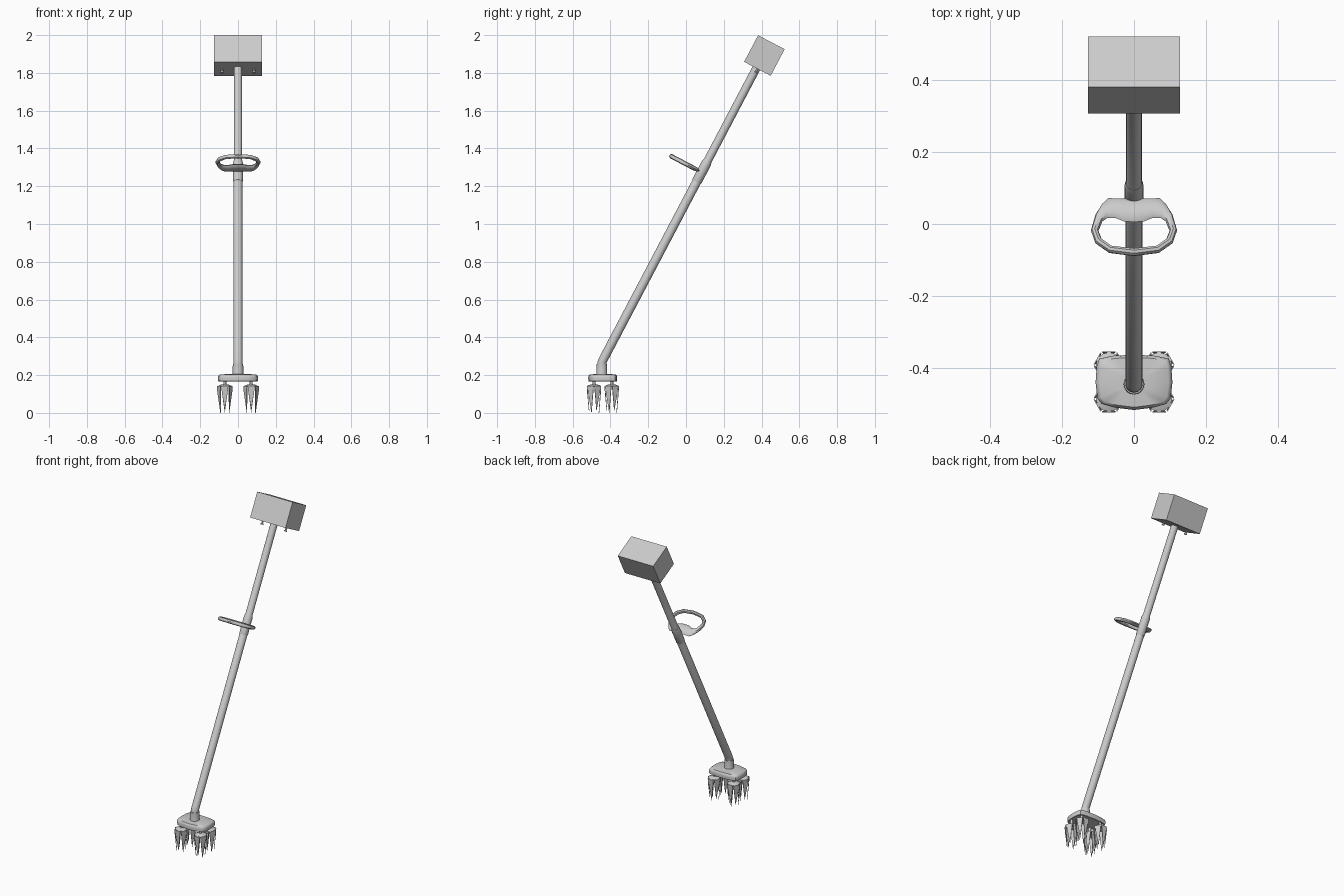
import bpy, bmesh, math
from mathutils import Vector, Matrix

if "Cube" in bpy.data.objects:
    bpy.data.objects.remove(bpy.data.objects["Cube"])

TILT = math.atan2(0.82, 1.56)                      # lean of the shaft from vertical
AXIS = Vector((0, math.sin(TILT), math.cos(TILT)))  # along the shaft, upwards
OUT = Vector((0, -math.cos(TILT), math.sin(TILT)))  # square to the shaft, frontwards
BASE = Vector((0, -0.437, 0.285))                   # where the straight shaft begins


def loft(name, rings, closed=False, smooth=True):
    """Skin a list of equal-sized point rings."""
    bm = bmesh.new()
    vs = [[bm.verts.new(p) for p in r] for r in rings]
    n = len(vs[0])
    pairs = list(zip(vs, vs[1:])) + ([(vs[-1], vs[0])] if closed else [])
    for a, b in pairs:
        for i in range(n):
            j = (i + 1) % n
            bm.faces.new((a[i], a[j], b[j], b[i]))
    if not closed:
        bm.faces.new(vs[0])
        bm.faces.new(vs[-1])
    return finish(name, bm, smooth)


def finish(name, bm, smooth=True):
    bmesh.ops.recalc_face_normals(bm, faces=bm.faces)
    me = bpy.data.meshes.new(name)
    bm.to_mesh(me)
    bm.free()
    ob = bpy.data.objects.new(name, me)
    bpy.context.collection.objects.link(ob)
    if smooth:
        bpy.context.view_layer.objects.active = ob
        ob.select_set(True)
        bpy.ops.object.shade_smooth_by_angle(angle=math.radians(40))
        ob.select_set(False)
    return ob


def tube(name, stations, n=16):
    """Tube from (centre, lean, radius) stations in the yz plane."""
    rings = []
    for c, lean, r in stations:
        side = Vector((0, math.cos(lean), -math.sin(lean)))
        rings.append([Vector(c) + r * (math.cos(t) * Vector((1, 0, 0)) + math.sin(t) * side)
                      for t in (2 * math.pi * i / n for i in range(n))])
    return loft(name, rings)


def on_shaft(d):
    return BASE + AXIS * d


# Shaft with bent foot, grip collar and lower socket
tube("shaft", [((0, -0.446, 0.19), 0, 0.024), ((0, -0.446, 0.255), 0, 0.024),
               ((0, -0.444, 0.27), TILT * 0.5, 0.024), (BASE, TILT, 0.024),
               (on_shaft(1.08), TILT, 0.024), (on_shaft(1.085), TILT, 0.022),
               (on_shaft(1.75), TILT, 0.022)])
tube("grip_collar", [(on_shaft(1.06), TILT, 0.025), (on_shaft(1.065), TILT, 0.0265),
                     (on_shaft(1.17), TILT, 0.0265), (on_shaft(1.185), TILT, 0.023)])
tube("foot_socket", [((0, -0.446, 0.19), 0, 0.033), ((0, -0.446, 0.205), 0, 0.029),
                     ((0, -0.446, 0.26), 0, 0.0275)])

# Loop handle: mirrored half outlines as (x, distance from shaft), outer and inner
half_out = [(0, 0.02), (0.035, 0.018), (0.072, 0.017), (0.088, 0.034), (0.107, 0.068),
            (0.12, 0.118), (0.108, 0.158), (0.07, 0.188), (0, 0.198)]
half_in = [(0, 0.092), (0.028, 0.09), (0.05, 0.080), (0.075, 0.080), (0.088, 0.09),
           (0.099, 0.12), (0.09, 0.145), (0.062, 0.168), (0, 0.176)]
ring = lambda h: h + [(-x, v) for x, v in h[-2:0:-1]]
HANDLE = Vector((0, 0.087, 1.272))
sections = []
for o, i in zip(ring(half_out), ring(half_in)):
    po, pi = (Vector((p[0], 0, 0)) + OUT * p[1] for p in (o, i))
    mid, rad = (po + pi) / 2, (po - pi) / 2
    sections.append([HANDLE + mid + rad * math.cos(t) + AXIS * 0.012 * math.sin(t)
                     for t in (math.pi * k / 4 for k in range(8))])
loft("loop_handle", sections, closed=True)

# Battery / motor box on top, square to the shaft
rot = Matrix.Rotation(-TILT, 4, 'X')
bm = bmesh.new()
bmesh.ops.create_cube(bm, size=1, matrix=Matrix.Translation((0, 0.415, 1.892)) @ rot
                      @ Matrix.Diagonal((0.256, 0.159, 0.159, 1)))
finish("top_box", bm, smooth=False)

# Two small pegs under the box
box_bottom = Vector((0, 0.415, 1.892)) - AXIS * 0.0795
for x in (-0.085, 0.085):
    p = box_bottom + Vector((x, 0, 0))
    tube("box_peg", [(p + AXIS * 0.01, TILT, 0.005), (p - AXIS * 0.015, TILT, 0.005),
                     (p - AXIS * 0.016, TILT, 0.009), (p - AXIS * 0.023, TILT, 0.009)], 10)

# Hollow guard over the tines: rings of a rounded outline (scale, height)
half = [(0, -0.077), (0.055, -0.070), (0.09, -0.060), (0.102, -0.045), (0.107, 0),
        (0.104, 0.045), (0.097, 0.066), (0.06, 0.074), (0, 0.077)]
levels = [(0.3, 0.207), (0.9, 0.203), (0.97, 0.197), (1, 0.186), (0.98, 0.168),
          (0.93, 0.165), (0.88, 0.183), (0.3, 0.187)]
loft("tine_guard", [[(x * s, -0.441 + y * s, z) for x, y in ring(half)] for s, z in levels])

# Four rotating tine heads: spindle, hub disc and six pointed blades
for sx in (-1, 1):
    for y in (-0.487, -0.393):
        c = (sx * 0.07, y)
        tube("tine_spindle", [((*c, z), 0, r) for z, r in
             ((0.187, 0.008), (0.152, 0.008), (0.150, 0.02), (0.143, 0.036), (0.137, 0.036))], 12)
        bm = bmesh.new()
        for k in range(6):
            def at(a, r, z):
                t = math.pi * (k + a) / 3
                return bm.verts.new((c[0] + r * math.cos(t), c[1] + r * math.sin(t), z))
            bm.faces.new((at(0.04, 0.041, 0.142), at(0.96, 0.041, 0.142),
                          at(0.9, 0.039, 0.115), at(0.5, 0.026, 0.0 if k % 2 else 0.012),
                          at(0.1, 0.039, 0.115)))
        ob = finish("tine_blades", bm, smooth=False)
        mod = ob.modifiers.new("thickness", 'SOLIDIFY')
        mod.thickness = 0.003
        mod.offset = 0
